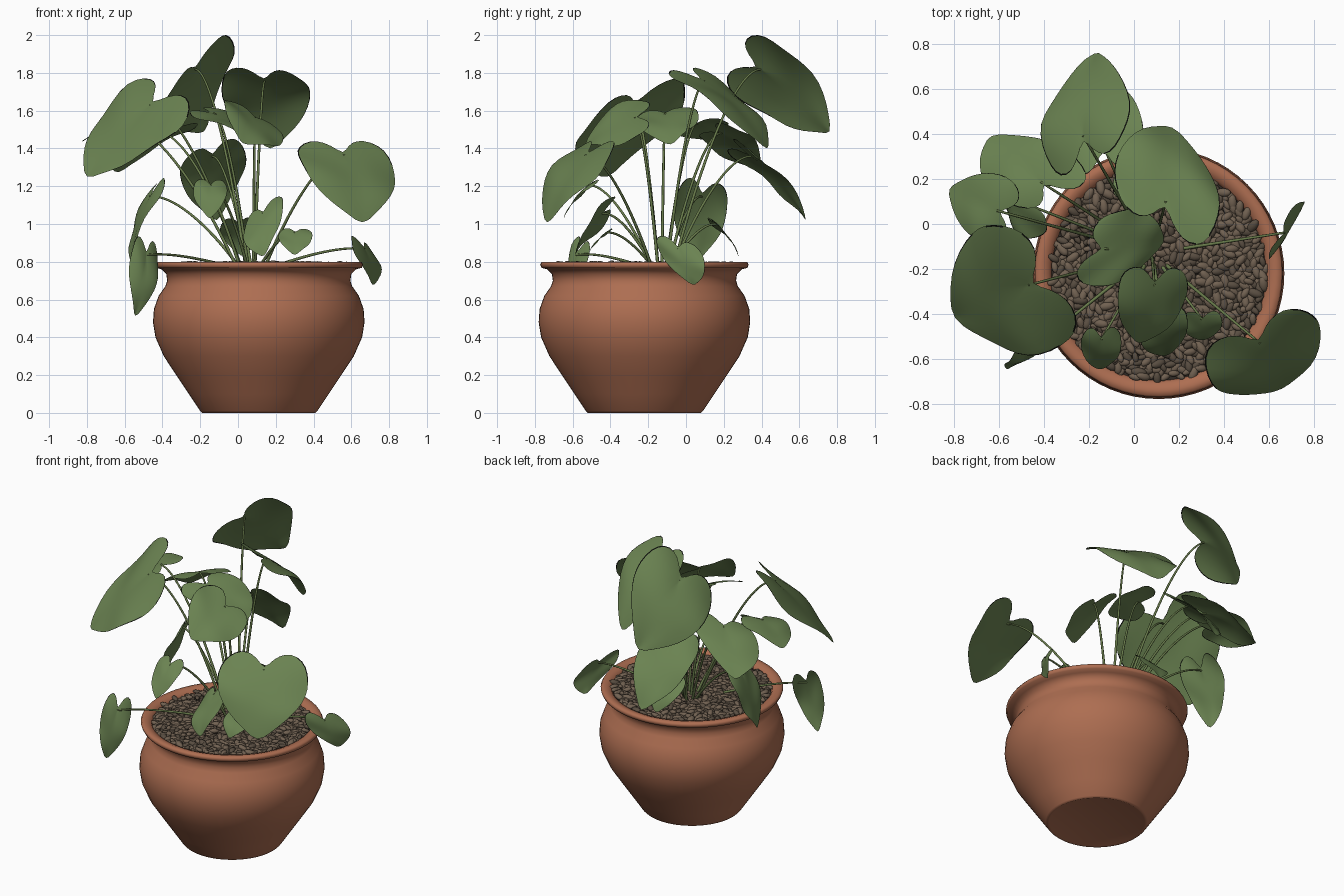
import bpy, bmesh, math, random
from mathutils import Vector, Matrix

random.seed(4)
cube = bpy.data.objects.get("Cube")
if cube:
    bpy.data.objects.remove(cube)


def material(name, rgb):
    m = bpy.data.materials.new(name)
    m.use_nodes = True
    m.diffuse_color = (*rgb, 1)
    bsdf = m.node_tree.nodes["Principled BSDF"]
    bsdf.inputs["Base Color"].default_value = (*rgb, 1)
    bsdf.inputs["Roughness"].default_value = 0.8
    return m


TERRACOTTA = material("terracotta", (0.42, 0.155, 0.083))
LEAF = material("leaf green", (0.145, 0.225, 0.083))
EDGE = material("leaf edge black", (0.006, 0.007, 0.005))
STEM = material("stem green", (0.14, 0.2, 0.07))
PEBBLE = material("pebble brown", (0.165, 0.12, 0.083))
DARK_PEBBLE = material("dark pebble", (0.1, 0.075, 0.053))
SOIL = material("soil", (0.03, 0.023, 0.018))

POT = Vector((0.11, -0.22, 0))


def mesh_object(name, bm, mats):
    me = bpy.data.meshes.new(name)
    bmesh.ops.recalc_face_normals(bm, faces=bm.faces)
    for f in bm.faces:
        f.smooth = True
    bm.to_mesh(me)
    bm.free()
    for m in mats:
        me.materials.append(m)
    ob = bpy.data.objects.new(name, me)
    bpy.context.collection.objects.link(ob)
    return ob


def lathe(name, profile, mat, steps=64):
    bm = bmesh.new()
    vs = [bm.verts.new((r, 0, z)) for r, z in profile]
    es = [bm.edges.new(p) for p in zip(vs, vs[1:])]
    bmesh.ops.spin(bm, geom=vs + es, cent=(0, 0, 0), axis=(0, 0, 1),
                   angle=math.tau, steps=steps)
    bmesh.ops.remove_doubles(bm, verts=bm.verts, dist=0.0005)
    ob = mesh_object(name, bm, [mat])
    ob.location = POT
    return ob


# Pot with a rolled rim, and the soil inside it
lathe("pot", [
    (0, 0.004), (0.29, 0.004), (0.3, 0), (0.31, 0.01), (0.37, 0.1), (0.437, 0.2),
    (0.503, 0.3), (0.547, 0.4), (0.56, 0.48), (0.555, 0.55), (0.53, 0.62),
    (0.495, 0.67), (0.485, 0.7), (0.49, 0.735), (0.515, 0.76), (0.545, 0.768),
    (0.552, 0.785), (0.545, 0.798), (0.52, 0.8), (0.49, 0.79), (0.475, 0.76),
    (0.47, 0.72)], TERRACOTTA)
lathe("soil", [(0, 0.765), (0.48, 0.765)], SOIL)

# Pebbles scattered over the soil
bm = bmesh.new()
for i in range(900):
    r, a = 0.475 * math.sqrt((i + 0.5) / 900), i * 2.39996
    size = random.uniform(0.8, 1.3)
    place = (Matrix.Translation(POT + Vector((r * math.cos(a), r * math.sin(a),
                                              random.uniform(0.768, 0.787))))
             @ Matrix.Rotation(random.uniform(0, math.tau), 4, 'Z')
             @ Matrix.Rotation(random.uniform(-0.4, 0.4), 4, 'Y')
             @ Matrix.Diagonal((0.03 * size, 0.016 * size, 0.013 * size, 1)))
    ball = bmesh.ops.create_icosphere(bm, subdivisions=2, radius=1, matrix=place)
    shade = int(random.random() < 0.35)
    for v in ball["verts"]:
        for f in v.link_faces:
            f.material_index = shade
mesh_object("pebbles", bm, [PEBBLE, DARK_PEBBLE])

# Half outline of a heart-shaped leaf: distance along, distance out
HEART = [(0.22, 0), (0.08, 0.17), (0, 0.42), (0.02, 0.7), (0.13, 0.92), (0.3, 1),
         (0.46, 0.97), (0.62, 0.83), (0.77, 0.58), (0.9, 0.26), (1, 0)]
ACROSS = (0, 0.35, 0.7, 0.94, 0.985, 1)


def leaf(name, lobe_a, lobe_b, tip, bend=0.12):
    a, b, tip = Vector(lobe_a), Vector(lobe_b), Vector(tip)
    top, side = (a + b) / 2, (a - b) / 1.2
    along = tip - top
    n = along.cross(side).normalized()
    if n.z < 0:
        n.negate()
    phase = random.uniform(0, 6)

    def point(s, t):
        dome = bend * (1 - ((s - 0.45) / 0.55) ** 2) - 0.09 * t * t + 0.06 * abs(t)
        wave = 0.04 * abs(t) * math.sin(9 * s + phase + 2 * t)
        return top + along * s + side * t + n * along.length * (dome + wave)

    bm = bmesh.new()
    last = len(ACROSS) - 2
    for sign in (-1, 1):
        grid = []
        for i, (s, t) in enumerate(HEART):
            mid = 0.22 + 0.78 * i / (len(HEART) - 1)
            grid.append([bm.verts.new(point(mid + (s - mid) * k, sign * t * k))
                         for k in ACROSS])
        for p, q in zip(grid, grid[1:]):
            for k in range(last + 1):
                f = bm.faces.new((p[k], p[k + 1], q[k + 1], q[k]))
                # withered patches along the rim
                f.material_index = int(k == last and random.random() < 0.7)
    bmesh.ops.remove_doubles(bm, verts=bm.verts, dist=0.0002)
    ob = mesh_object(name, bm, [LEAF, EDGE])
    sub = ob.modifiers.new("smooth", 'SUBSURF')
    sub.levels = sub.render_levels = 1
    return point(0.22, 0)


def stem(name, end):
    spread = Vector((end.x - 0.08, end.y + 0.13, 0))
    start = Vector((0.08, -0.13, 0.76)) + spread * 0.12
    rise = end.z - start.z
    pts = [start, start + spread * 0.25 + Vector((0, 0, rise * 0.5)),
           start + spread * 0.62 + Vector((0, 0, rise * 0.98 + 0.02)), end]
    cu = bpy.data.curves.new(name, 'CURVE')
    cu.dimensions = '3D'
    cu.bevel_depth = 0.0075
    cu.bevel_resolution = 2
    sp = cu.splines.new('NURBS')
    sp.points.add(len(pts) - 1)
    for i, (p, c) in enumerate(zip(sp.points, pts)):
        p.co = (*c, 1)
        p.radius = 1.15 - 0.15 * i
    sp.order_u = 4
    sp.use_endpoint_u = True
    sp.resolution_u = 10
    cu.materials.append(STEM)
    bpy.context.collection.objects.link(bpy.data.objects.new(name, cu))


# Leaves: two lobe tops, the tip and, where it differs, the bend
LEAVES = {
    "top": ((-0.07, 0.3, 1.97), (-0.3, 0.2, 1.77), (-0.17, 0.77, 1.47)),
    "back_left": ((0.25, -0.11, 1.8), (-0.03, 0.02, 1.8), (0.17, 0.44, 1.38)),
    "back_droop": ((-0.02, 0.22, 1.43), (-0.23, 0.2, 1.38), (-0.11, 0.64, 1.0)),
    "back_right": ((-0.44, 0.06, 1.46), (-0.22, 0.16, 1.52), (-0.64, 0.4, 1.26)),
    "right_side": ((-0.57, -0.05, 1.5), (-0.5, 0.12, 1.54), (-0.83, 0.16, 1.43)),
    "right_large": ((-0.46, -0.05, 1.77), (-0.26, -0.38, 1.67), (-0.81, -0.42, 1.23), 0.04),
    "left_large": ((0.36, -0.5, 1.43), (0.66, -0.35, 1.42), (0.66, -0.74, 0.99)),
    "middle": ((-0.27, -0.21, 1.58), (-0.19, 0.0, 1.6), (0.14, -0.08, 1.41)),
    "front_high": ((-0.01, -0.18, 1.63), (0.18, -0.18, 1.5), (0.02, -0.54, 1.42)),
    "front_low": ((0.08, -0.38, 1.05), (0.21, -0.36, 1.14), (0.14, -0.59, 0.82)),
    "front_small": ((-0.2, -0.45, 1.23), (-0.09, -0.45, 1.23), (-0.15, -0.65, 1.02)),
    "right_droop": ((-0.54, -0.55, 0.94), (-0.45, -0.5, 0.91), (-0.55, -0.61, 0.5)),
    "left_droop": ((0.59, -0.12, 0.94), (0.67, 0.03, 0.9), (0.71, 0.04, 0.67)),
    "right_low": ((-0.36, 0.02, 1.24), (-0.41, 0.19, 1.21), (-0.56, 0.05, 0.78)),
    "back_low": ((-0.06, 0.1, 1.02), (0.07, 0.1, 1.03), (0.03, 0.28, 0.82)),
    "front_tiny": ((0.25, -0.38, 0.97), (0.36, -0.38, 0.97), (0.3, -0.52, 0.83)),
}
for name, shape in LEAVES.items():
    stem(name + "_stem", leaf(name + "_leaf", *shape))
